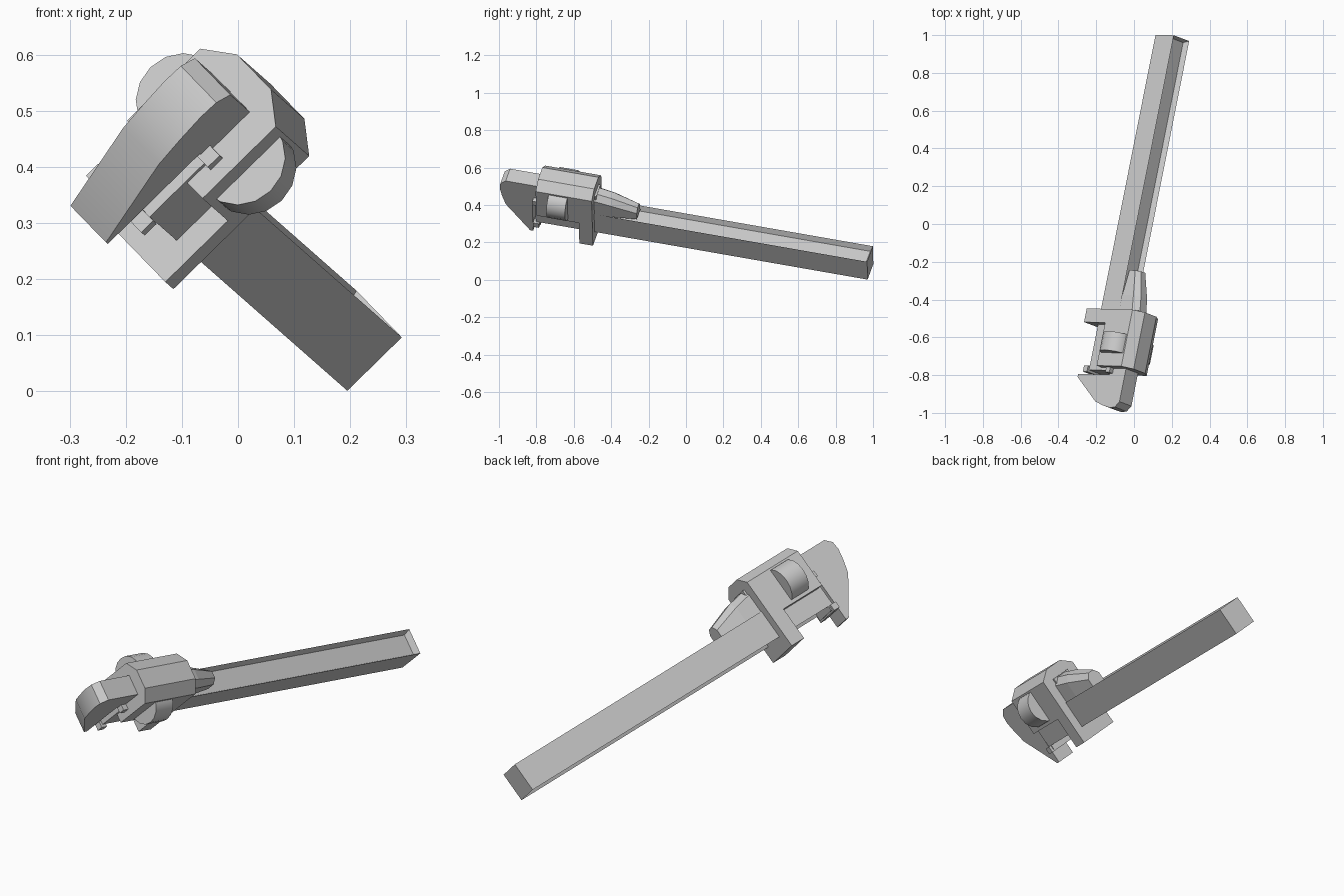
import bpy, bmesh, math
from mathutils import Matrix, Vector

if "Cube" in bpy.data.objects:
    bpy.data.objects.remove(bpy.data.objects["Cube"])

# Wrench frame: a = along the handle to the head, b = across the jaws, c = thickness
d = Vector((-0.192, -0.967, 0.169)).normalized()
u = Vector((0.714, -0.02, 0.70))
u = (u - d * u.dot(d)).normalized()
v = d.cross(u)
frame = Matrix.Translation((0.203, 0.985, 0.09)) @ Matrix((d, u, v)).transposed().to_4x4()


def finish(name, bm, smooth=None):
    bmesh.ops.recalc_face_normals(bm, faces=bm.faces)
    mesh = bpy.data.meshes.new(name)
    bm.to_mesh(mesh)
    bm.free()
    ob = bpy.data.objects.new(name, mesh)
    bpy.context.collection.objects.link(ob)
    ob.matrix_world = frame
    if smooth:
        bpy.ops.object.select_all(action='DESELECT')
        bpy.context.view_layer.objects.active = ob
        ob.select_set(True)
        bpy.ops.object.shade_smooth_by_angle(angle=math.radians(smooth))
    return ob


def loft(name, rings, smooth=None):
    """Join point rings of equal length and cap both ends."""
    bm = bmesh.new()
    loops = [[bm.verts.new(p) for p in ring] for ring in rings]
    n = len(loops[0])
    for r, s in zip(loops, loops[1:]):
        for i in range(n):
            bm.faces.new((r[i], r[(i + 1) % n], s[(i + 1) % n], s[i]))
    bm.faces.new(loops[0])
    bm.faces.new(loops[-1])
    return finish(name, bm, smooth)


def box_mesh(a, b, c):
    bm = bmesh.new()
    bmesh.ops.create_cube(bm, size=1)
    for p in bm.verts:
        p.co = [lo + (hi - lo) * (t + 0.5) for t, (lo, hi) in zip(p.co, (a, b, c))]
    return bm


def section(a, b0, b1, h, cut_b, cut_c):
    """Cross-section with the two outer corners chamfered."""
    return [(a, b0, -h), (a, b0, h), (a, b1 - cut_b, h), (a, b1, h - cut_c),
            (a, b1, cut_c - h), (a, b1 - cut_b, -h)]


# Handle bar with a long recess in both narrow sides
bm = box_mesh((0, 1.82), (-0.068, 0.068), (-0.06, 0.06))
bm.normal_update()
sides = [f for f in bm.faces if abs(f.normal.y) > 0.9]
bmesh.ops.inset_individual(bm, faces=sides, thickness=0.017)
for f in sides:
    push = -0.03 if f.calc_center_median().y > 0 else 0.03
    bmesh.ops.translate(bm, verts=f.verts, vec=(0, push, 0))
finish("handle", bm)

# Lower jaw plate and the two clips at its ends
finish("lower_jaw_plate", box_mesh((1.81, 1.835), (-0.09, 0.09), (-0.06, 0.06)))
for side, b in (("outer", -0.083), ("inner", 0.083)):
    finish(f"jaw_clip_{side}", box_mesh((1.815, 1.848), (b - 0.015, b + 0.015), (-0.073, 0.073)))

# Hook jaw with its shank
hook = [(1.5, 0.075), (1.855, 0.075), (1.855, -0.155), (1.872, -0.155), (2.003, 0.012),
        (2.022, 0.07), (2.034, 0.125), (2.03, 0.163), (2.0, 0.19), (1.5, 0.19)]
loft("hook_jaw", [[(a, b, c) for a, b in hook] for c in (-0.047, 0.047)], smooth=35)

# Tapered tail of the shank behind the housing
loft("shank_tail", [section(1.52, 0.06, 0.19, 0.055, 0.03, 0.03),
                    section(1.42, 0.06, 0.172, 0.052, 0.03, 0.028),
                    section(1.28, 0.06, 0.128, 0.036, 0.025, 0.02)])

# Housing with chamfered back, and its foot under the handle
loft("housing", [section(a, 0.022, 0.245, 0.1, 0.04, 0.055) for a in (1.51, 1.82)])
finish("housing_foot", box_mesh((1.51, 1.585), (-0.134, 0.05), (-0.1, 0.1)))

# Adjusting wheel bulging out of both housing faces
outline = []
for centre, start in ((0.077, 0), (-0.077, math.pi)):
    for i in range(9):
        t = start + math.pi * i / 8
        outline.append((0.117 + 0.084 * math.cos(t), centre + 0.082 * math.sin(t)))
loft("adjusting_wheel", [[(a, b, c) for b, c in outline] for a in (1.645, 1.748)], smooth=35)
